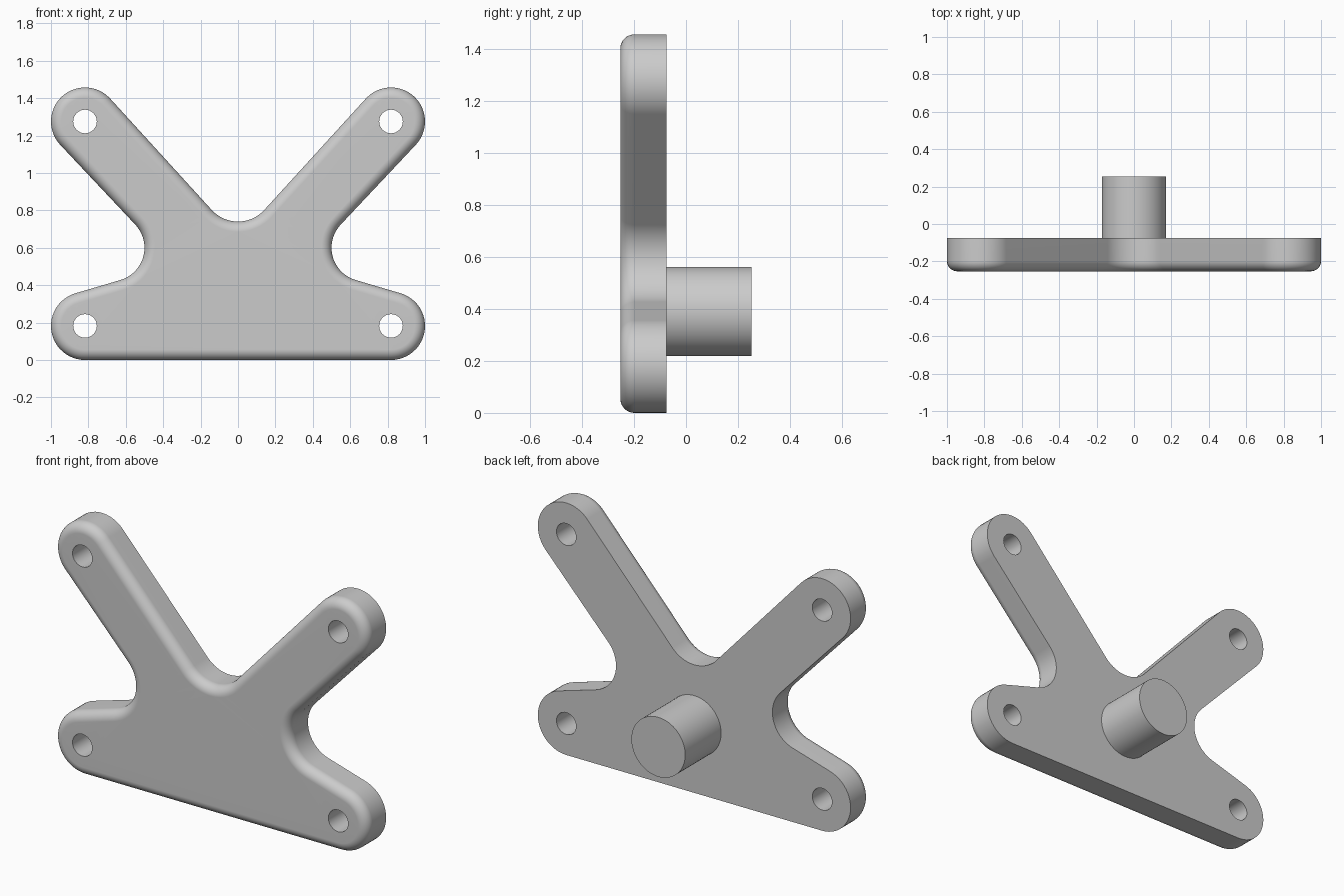
import bpy, bmesh, math
from mathutils import Vector

if "Cube" in bpy.data.objects:
    bpy.data.objects.remove(bpy.data.objects["Cube"], do_unlink=True)

FRONT, BACK, PEG_END = -0.253, -0.075, 0.253
ROUND = 0.055          # rounding of the front rim
HOLE_X, LOW_Z, HIGH_Z = 0.818, 0.182, 1.275

grey = bpy.data.materials.new("plain grey")
grey.use_nodes = True
colour = (0.6, 0.6, 0.6, 1)
grey.diffuse_color = colour
grey.node_tree.nodes["Principled BSDF"].inputs["Base Color"].default_value = colour

# Outline circles, counter-clockwise: x, z, radius, +1 lobe or -1 fillet
right_half = [(HOLE_X, LOW_Z, 0.182, 1), (0.68, 0.6, 0.18, -1), (HOLE_X, HIGH_Z, 0.182, 1)]
left_half = [(-x, z, r, s) for x, z, r, s in reversed(right_half)]
CIRCLES = right_half + [(0, 0.93, 0.19, -1)] + left_half


def outline(inset):
    """Arcs joined by tangent lines, shrunk by the inset."""
    circles = [(Vector((x, z)), s * r - inset) for x, z, r, s in CIRCLES]
    count = len(circles)
    normals = []
    for i, (c, r) in enumerate(circles):
        c2, r2 = circles[(i + 1) % count]
        d = c2 - c
        normals.append(math.atan2(d.y, d.x) - math.acos((r - r2) / d.length))
    points = []
    for i, (c, r) in enumerate(circles):
        start, turn = normals[i - 1], math.copysign(1, r)
        sweep = turn * ((turn * (normals[i] - start)) % math.tau)
        for k in range(25):
            a = start + sweep * k / 24
            points.append(c + r * Vector((math.cos(a), math.sin(a))))
    return points


def circle(x, z, r, n):
    return [Vector((x + r * math.cos(math.tau * k / n), z + r * math.sin(math.tau * k / n)))
            for k in range(n)]


def loft(bm, rings):
    """Skin (points, y) rings; return the edges of both ends."""
    loops = [[bm.verts.new((p.x, y, p.y)) for p in pts] for pts, y in rings]
    n = len(loops[0])
    for a, b in zip(loops, loops[1:]):
        for k in range(n):
            j = (k + 1) % n
            bm.faces.new((a[k], a[j], b[j], b[k]))
    return [[bm.edges.get((lp[k], lp[(k + 1) % n])) for k in range(n)]
            for lp in (loops[0], loops[-1])]


def finish(bm, name):
    bmesh.ops.recalc_face_normals(bm, faces=bm.faces)
    mesh = bpy.data.meshes.new(name)
    bm.to_mesh(mesh)
    bm.free()
    mesh.materials.append(grey)
    obj = bpy.data.objects.new(name, mesh)
    bpy.context.collection.objects.link(obj)
    bpy.ops.object.select_all(action='DESELECT')
    obj.select_set(True)
    bpy.context.view_layer.objects.active = obj
    bpy.ops.object.shade_smooth_by_angle(angle=math.radians(30))
    obj.modifiers.new("even shading", 'WEIGHTED_NORMAL').keep_sharp = True


# Plate with rounded front rim and four screw holes
bm = bmesh.new()
rings = [(outline(0), BACK)]
for k in range(9):
    a = math.pi / 2 * k / 8
    rings.append((outline(ROUND * (1 - math.cos(a))), FRONT + ROUND * (1 - math.sin(a))))
back_edges, front_edges = loft(bm, rings)
for x in (-HOLE_X, HOLE_X):
    for z in (LOW_Z, HIGH_Z):
        hole = circle(x, z, 0.063, 32)
        back, front = loft(bm, [(hole, BACK), (hole, FRONT)])
        back_edges += back
        front_edges += front
for edges, y in ((back_edges, 1), (front_edges, -1)):
    bmesh.ops.triangle_fill(bm, edges=edges, use_beauty=True, normal=(0, y, 0))
finish(bm, "mounting_plate")

# Round peg on the back
bm = bmesh.new()
peg = circle(0, 0.39, 0.172, 64)
for edges in loft(bm, [(peg, BACK), (peg, PEG_END)]):
    bmesh.ops.triangle_fill(bm, edges=edges, use_beauty=True)
finish(bm, "rear_peg")
